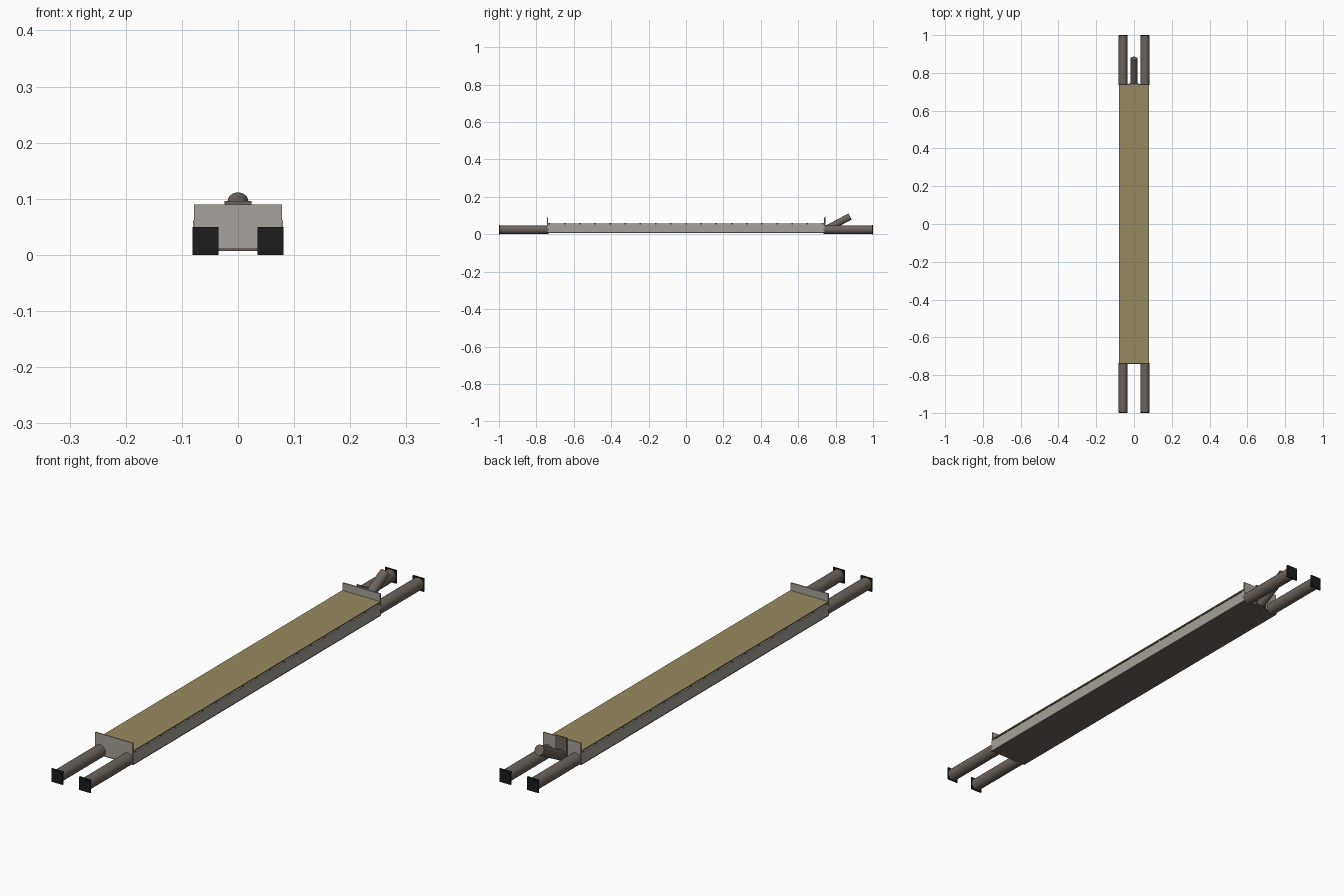
import bpy
from math import radians, cos, sin
from mathutils import Vector

cube = bpy.data.objects.get("Cube")
if cube:
    bpy.data.objects.remove(cube, do_unlink=True)


def srgb(r, g, b):
    return tuple((c / 255) ** 2.2 for c in (r, g, b)) + (1.0,)


def material(name, color):
    mat = bpy.data.materials.new(name)
    mat.use_nodes = True
    mat.diffuse_color = color
    mat.node_tree.nodes["Principled BSDF"].inputs["Base Color"].default_value = color
    return mat


GREY = material("light grey steel", srgb(164, 160, 153))
TAN = material("tan deck", srgb(150, 137, 95))
BROWN = material("dark brown steel", srgb(108, 99, 92))
BLACK = material("black rubber", srgb(34, 34, 34))


def box(name, x, y, z, mat):
    """Box spanning the given (low, high) ranges."""
    spans = (x, y, z)
    bpy.ops.mesh.primitive_cube_add(size=1, location=[(a + b) / 2 for a, b in spans])
    ob = bpy.context.object
    ob.scale = [b - a for a, b in spans]
    bpy.ops.object.transform_apply(location=False, rotation=False, scale=True)
    ob.name = name
    ob.data.materials.append(mat)
    return ob


def tube(name, start, end, radius, mat):
    """Solid round bar between two points."""
    a, b = Vector(start), Vector(end)
    bpy.ops.mesh.primitive_cylinder_add(vertices=32, radius=radius,
                                        depth=(b - a).length, location=(a + b) / 2)
    ob = bpy.context.object
    ob.rotation_euler = (b - a).to_track_quat("Z", "Y").to_euler()
    bpy.ops.object.shade_smooth_by_angle(angle=radians(40))
    ob.name = name
    ob.data.materials.append(mat)
    return ob


HALF_W, HALF_L = 0.08, 0.74

# Long body: bottom sheet, steel frame and deck
box("bottom_sheet", (-HALF_W, HALF_W), (-HALF_L, HALF_L), (0.007, 0.012), BROWN)
box("frame", (-HALF_W, HALF_W), (-HALF_L, HALF_L), (0.012, 0.052), GREY)
box("deck", (-HALF_W, HALF_W), (-HALF_L, HALF_L), (0.057, 0.061), TAN)

# Spacers that hold the deck above the frame
COUNT = 18
for i in range(COUNT + 1):
    y = -0.73 + 1.46 * i / COUNT
    box("deck_spacer", (-0.079, 0.079), (y - 0.004, y + 0.004), (0.052, 0.057), BROWN)

# Raised plates and pairs of bars at both ends
for end, s in (("front", -1), ("back", 1)):
    box(end + "_end_plate", (-0.078, 0.078),
        sorted((s * 0.737, s * 0.742)), (0.012, 0.09), GREY)
    for side, m in (("left", 1), ("right", -1)):
        x = m * 0.058
        part = end + "_" + side
        tube(part + "_bar", (x, s * 0.735, 0.025), (x, s * 0.996, 0.025), 0.0232, BROWN)
        box(part + "_bar_pad", (x - 0.0235, x + 0.0235),
            sorted((s * 0.994, s * 0.999)), (0.0, 0.05), BLACK)
        tube(part + "_bar_cap", (x, s * 0.998, 0.025), (x, s, 0.025), 0.0225, BLACK)

# Tilted handle and its bracket at the back
box("handle_bracket", (-0.024, 0.024), (0.742, 0.747), (0.012, 0.096), BROWN)
tilt, length = radians(28), 0.15
tip = Vector((0, 0.877, 0.095))
base = tip - Vector((0, cos(tilt), sin(tilt))) * length
tube("handle", base, tip, 0.0185, BROWN)
